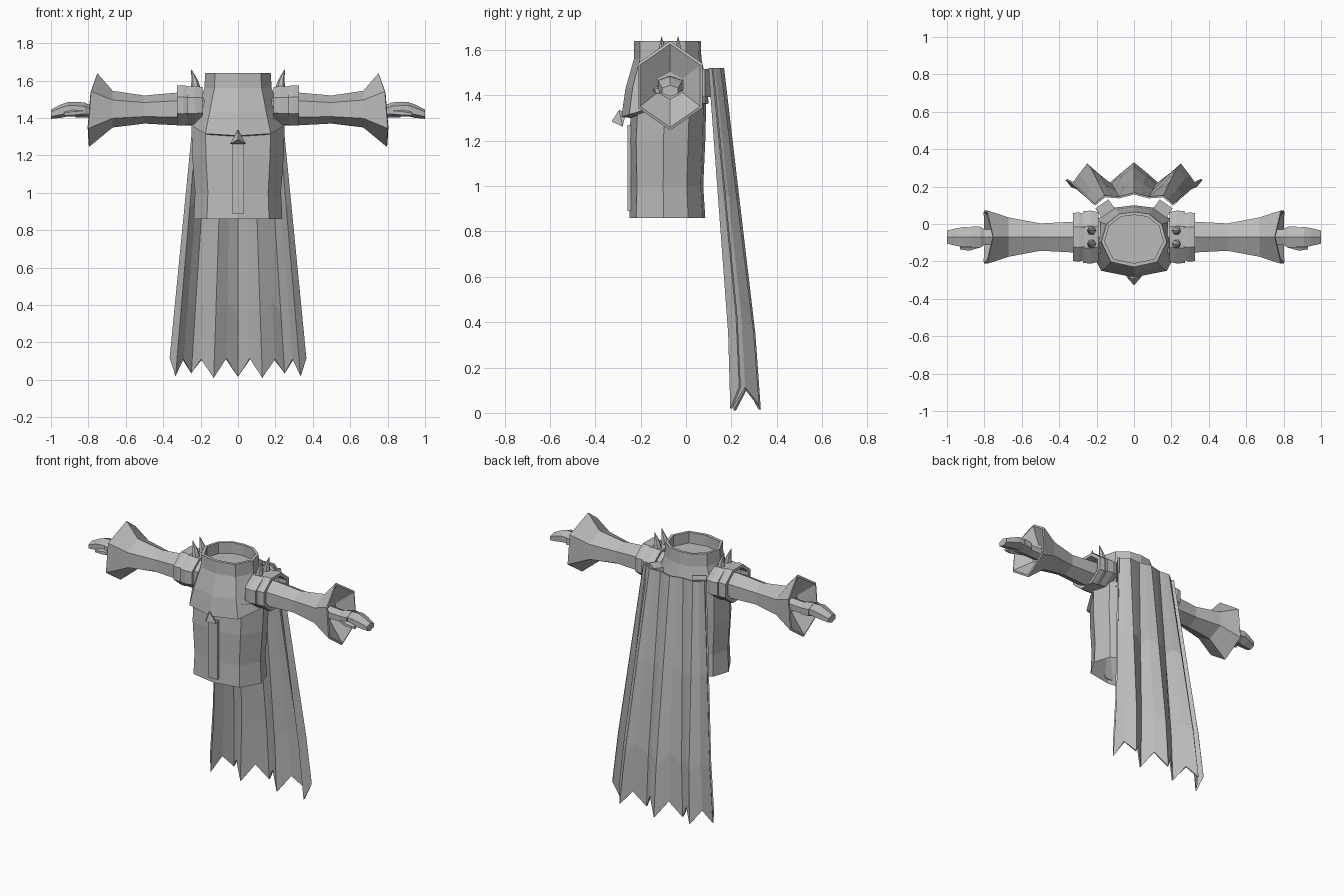
import bpy, bmesh, math
from mathutils import Matrix, Vector

if "Cube" in bpy.data.objects:
    bpy.data.objects.remove(bpy.data.objects["Cube"])

cloth = bpy.data.materials.new("plain grey")
cloth.diffuse_color = (0.5, 0.5, 0.5, 1)
cloth.use_nodes = True
cloth.node_tree.nodes["Principled BSDF"].inputs["Base Color"].default_value = cloth.diffuse_color


def finish(name, bm, mirror=False):
    bmesh.ops.recalc_face_normals(bm, faces=bm.faces)
    me = bpy.data.meshes.new(name)
    bm.to_mesh(me)
    bm.free()
    me.materials.append(cloth)
    ob = bpy.data.objects.new(name, me)
    bpy.context.collection.objects.link(ob)
    if mirror:
        ob.modifiers.new("mirror", 'MIRROR').use_mirror_merge = False
    return ob


def loft(name, rings, cap_start=False, cap_end=False, closed=False, mirror=False):
    """Skin a list of equal-length point rings."""
    bm = bmesh.new()
    rows = [[bm.verts.new(p) for p in r] for r in rings]
    n = len(rows[0])
    pairs = list(zip(rows, rows[1:])) + ([(rows[-1], rows[0])] if closed else [])
    for a, b in pairs:
        for i in range(n):
            j = (i + 1) % n
            bm.faces.new((a[i], a[j], b[j], b[i]))
    if cap_start:
        bm.faces.new(rows[0])
    if cap_end:
        bm.faces.new(rows[-1])
    return finish(name, bm, mirror)


def body_ring(z, hw, front, back, drop=0.0):
    half = [(0, -1), (0.7, -0.82), (1, -0.1), (0.85, 0.55), (0.45, 0.93), (0, 1)]
    shape = half + [(-x, y) for x, y in half[-2:0:-1]]
    c, d = (front + back) / 2, (back - front) / 2
    return [(x * hw, c + y * d, z - drop * max(0, -y)) for x, y in shape]


def arm_ring(x, ry, rz, cz=1.45, cy=-0.07, n=6):
    """Ring across the arm: ry and rz are the half extents."""
    k = math.cos(math.pi / n)
    ph = math.pi / 2 if n == 6 else math.pi / n
    kz = 1 if n == 6 else k
    return [(x, cy + ry / k * math.cos(ph + i * math.tau / n),
             cz + rz / kz * math.sin(ph + i * math.tau / n)) for i in range(n)]


def box(name, loc, size, rot=0, mirror=False):
    bm = bmesh.new()
    m = Matrix.Translation(loc) @ Matrix.Rotation(rot, 4, 'Z') @ Matrix.Diagonal((*size, 1))
    bmesh.ops.create_cube(bm, size=1, matrix=m)
    return finish(name, bm, mirror)


# tunic, open at the hem
loft("tunic", [body_ring(0.86, 0.237, -0.25, 0.085),
               body_ring(1.0, 0.23, -0.245, 0.076),
               body_ring(1.2, 0.245, -0.25, 0.085),
               body_ring(1.4, 0.25, -0.24, 0.09)])

# mantle with hollow collar
loft("mantle", [body_ring(1.36, 0.235, -0.24, 0.085, 0.06),
                body_ring(1.365, 0.25, -0.285, 0.1, 0.06),
                body_ring(1.46, 0.215, -0.267, 0.09, 0.03),
                body_ring(1.56, 0.18, -0.23, 0.068),
                body_ring(1.64, 0.175, -0.23, 0.065),
                body_ring(1.64, 0.157, -0.21, 0.048),
                body_ring(1.57, 0.157, -0.21, 0.048)], cap_end=True)

# front strip and clasp
box("front_strip", (0, -0.25, 1.08), (0.066, 0.016, 0.38))
bm = bmesh.new()
for p in [(0, -0.295, 1.337), (-0.042, -0.28, 1.262), (0.042, -0.28, 1.262),
          (0, -0.328, 1.285), (0, -0.265, 1.32)]:
    bm.verts.new(p)
bmesh.ops.convex_hull(bm, input=bm.verts[:])
finish("clasp", bm)

# sleeves with flared, hollow cuffs
rim = []
for (x, y, z), rx in zip(arm_ring(0, 0.1425, 0.197, 1.443),
                         (0.752, 0.785, 0.8, 0.795, 0.8, 0.785)):
    rim.append((rx, y, z))
rim_in = [(x + 0.004, -0.07 + (y + 0.07) * 0.93, 1.443 + (z - 1.443) * 0.93) for x, y, z in rim]
loft("sleeve", [arm_ring(0.18, 0.085, 0.088, 1.447),
                arm_ring(0.33, 0.082, 0.087, 1.448),
                arm_ring(0.5, 0.073, 0.075, 1.445),
                arm_ring(0.67, 0.105, 0.098, 1.447),
                rim, rim_in,
                arm_ring(0.71, 0.055, 0.06, 1.443)], cap_end=True, mirror=True)

# shoulder bands
for name, x0, x1, ry, rz in (("inner_shoulder_band", 0.19, 0.272, 0.142, 0.103),
                             ("outer_shoulder_band", 0.265, 0.325, 0.132, 0.108)):
    loft(name, [arm_ring(x0, ry * 0.8, rz * 0.8, 1.467, n=8),
                arm_ring(x0, ry * 0.93, rz * 0.95, 1.467, n=8),
                arm_ring((x0 + x1) / 2, ry, rz, 1.467, n=8),
                arm_ring(x1, ry * 0.97, rz * 0.98, 1.467, n=8),
                arm_ring(x1, ry * 0.8, rz * 0.8, 1.467, n=8)],
         closed=True, mirror=True)

# shoulder spikes
for label, y in (("front", -0.107), ("rear", -0.035)):
    rings = []
    for cx, z, r in ((0.225, 1.55, 0.028), (0.231, 1.6, 0.018), (0.25, 1.66, 0.001)):
        rings.append([(cx + r * math.cos(i * math.tau / 6), y + r * math.sin(i * math.tau / 6), z)
                      for i in range(6)])
    loft(label + "_shoulder_spike", rings, True, True, mirror=True)

# hands: wrist and palm, curled fingers, thumb
loft("palm", [arm_ring(0.70, 0.04, 0.04, 1.44),
              arm_ring(0.80, 0.042, 0.036, 1.437),
              arm_ring(0.82, 0.055, 0.04, 1.442),
              arm_ring(0.87, 0.058, 0.042, 1.445)], True, True, mirror=True)
loft("fingers", [arm_ring(0.86, 0.05, 0.036, 1.448),
                 arm_ring(0.91, 0.054, 0.038, 1.447),
                 arm_ring(0.945, 0.048, 0.036, 1.437),
                 arm_ring(1.0, 0.035, 0.025, 1.42)], True, True, mirror=True)
loft("thumb", [arm_ring(0.82, 0.015, 0.016, 1.43, -0.11),
               arm_ring(0.88, 0.018, 0.018, 1.425, -0.125),
               arm_ring(0.93, 0.011, 0.012, 1.42, -0.125)], True, True, mirror=True)

# straps joining the cape to the shoulders
box("cape_strap", (0.155, 0.083, 1.455), (0.085, 0.06, 0.125), math.radians(-35), True)

# pleated cape with a jagged hem: columns are (hem x, hem y, top y, hem z)
half = [(0, 0.325, 0.163, 0.015), (0.065, 0.27, 0.152, 0.115), (0.13, 0.215, 0.142, 0.01),
        (0.195, 0.268, 0.145, 0.11), (0.25, 0.318, 0.148, 0.035), (0.295, 0.258, 0.126, 0.112),
        (0.335, 0.2, 0.104, 0.02), (0.362, 0.238, 0.118, 0.115)]
cols = [(-x, y, t, z) for x, y, t, z in half[:0:-1]] + half
bm = bmesh.new()
grid = []
for x, y, t, z in cols:
    col = []
    for f in (0, 0.4, 0.78, 1):
        bulge = 0.012 if f == 0.78 else 0.006 if f == 0.4 else 0
        col.append(bm.verts.new((x * (0.62 + 0.38 * f), t + (y - t) * f + bulge,
                                 1.52 + (z - 1.52) * f)))
    grid.append(col)
for a, b in zip(grid, grid[1:]):
    for k in range(3):
        bm.faces.new((a[k], a[k + 1], b[k + 1], b[k]))
cape = finish("cape", bm)
sol = cape.modifiers.new("thickness", 'SOLIDIFY')
sol.thickness = 0.01
sol.offset = 0
